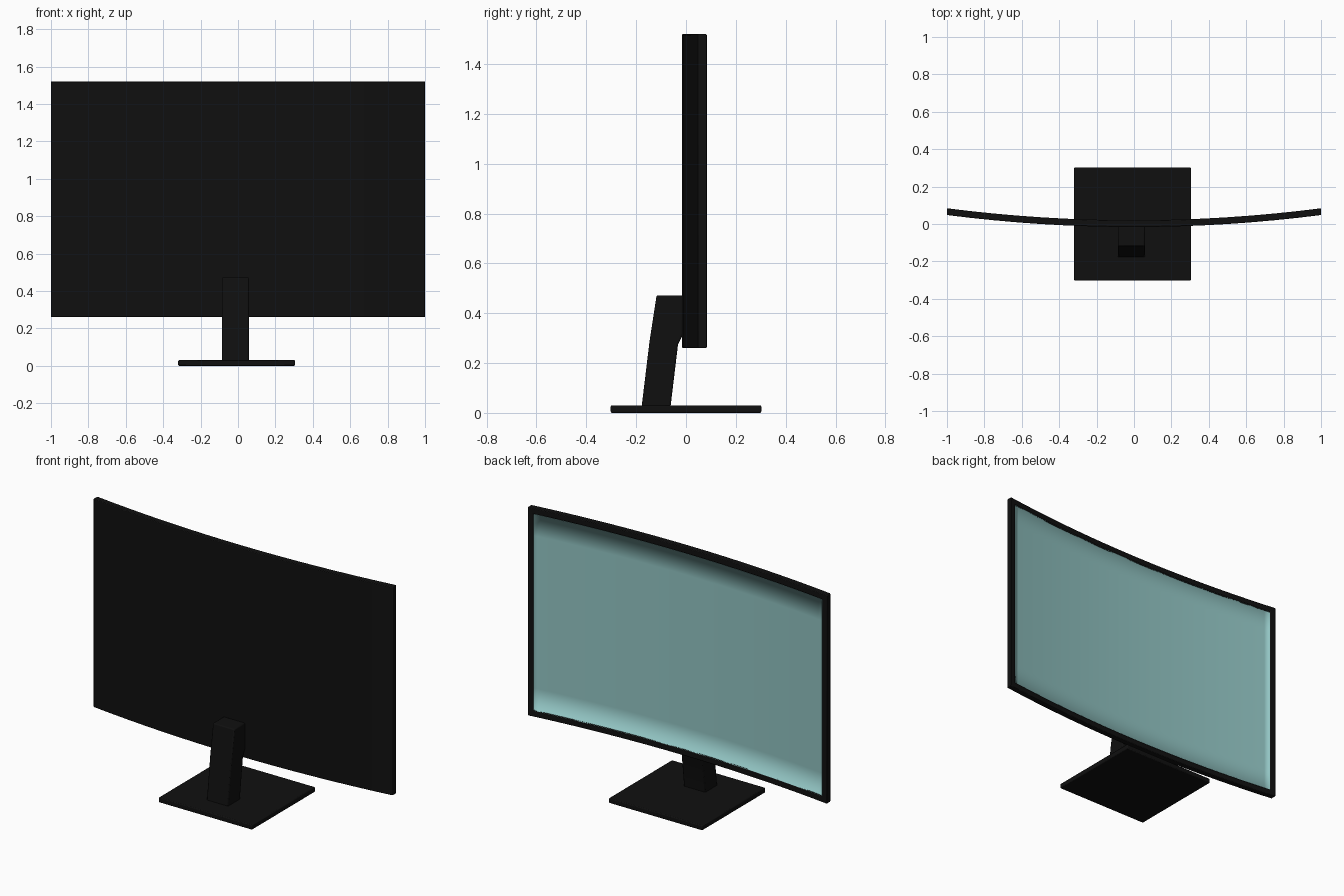
import bpy, bmesh, math
from mathutils import Vector

if "Cube" in bpy.data.objects:
    bpy.data.objects.remove(bpy.data.objects["Cube"])


def material(name, rgb):
    m = bpy.data.materials.new(name)
    m.diffuse_color = (*rgb, 1)
    m.use_nodes = True
    m.node_tree.nodes["Principled BSDF"].inputs["Base Color"].default_value = m.diffuse_color
    return m


BLACK = material("black_plastic", (0.005, 0.005, 0.005))
TEAL = material("screen_teal", (0.29, 0.56, 0.55))
Z0, Z1, THICK, RIM, DEPTH = 0.26, 1.52, 0.036, 0.035, 0.01


def box(bm, x0, x1, y0, y1, z0, z1):
    verts = bmesh.ops.create_cube(bm, size=1)["verts"]
    for v in verts:
        v.co = Vector((x1 if v.co.x > 0 else x0,
                       y1 if v.co.y > 0 else y0,
                       z1 if v.co.z > 0 else z0))


def cut(bm, axis, values):
    normal = Vector((0, 0, 0))
    normal[axis] = 1
    for t in values:
        geom = bm.verts[:] + bm.edges[:] + bm.faces[:]
        bmesh.ops.bisect_plane(bm, geom=geom, plane_co=normal * t, plane_no=normal)


def bend(bm):
    # the panel curves towards the viewer at both ends
    for v in bm.verts:
        v.co.y += -0.016 + 0.064 * v.co.x ** 2


def finish(bm, name, mat, bevel=0.0, angle=30):
    bmesh.ops.recalc_face_normals(bm, faces=bm.faces[:])
    me = bpy.data.meshes.new(name)
    bm.to_mesh(me)
    bm.free()
    ob = bpy.data.objects.new(name, me)
    bpy.context.collection.objects.link(ob)
    me.materials.append(mat)
    if bevel:
        mod = ob.modifiers.new("soft_edges", "BEVEL")
        mod.width, mod.segments = bevel, 2
        mod.limit_method = "ANGLE"
    bpy.ops.object.select_all(action="DESELECT")
    bpy.context.view_layer.objects.active = ob
    ob.select_set(True)
    bpy.ops.object.shade_smooth_by_angle(angle=math.radians(angle))
    return ob


columns = [i / 8 for i in range(-7, 8)]

# curved housing with a recessed opening on the viewing side
bm = bmesh.new()
box(bm, -1, 1, 0, THICK, Z0, Z1)
bm.normal_update()
face = max(bm.faces, key=lambda f: f.normal.y)
bmesh.ops.inset_region(bm, faces=[face], thickness=RIM, use_even_offset=True)
new = bmesh.ops.extrude_discrete_faces(bm, faces=[face])["faces"][0]
for v in new.verts:
    v.co.y -= DEPTH + 0.004
cut(bm, 0, columns)
bend(bm)
finish(bm, "panel_housing", BLACK, 0.004)

# screen sheet whose turned-up rim shades softly into the surface
bm = bmesh.new()
y = THICK - DEPTH
box(bm, -1 + RIM, 1 - RIM, y, y + DEPTH * 0.8, Z0 + RIM, Z1 - RIM)
bm.normal_update()
bmesh.ops.delete(bm, geom=[f for f in bm.faces if f.normal.y > 0.5], context="FACES_ONLY")
cut(bm, 0, columns + [-0.93, 0.93])
cut(bm, 2, [Z0 + 0.17, Z1 - 0.17])
bend(bm)
screen = finish(bm, "screen", TEAL, angle=180)
screen.data.flip_normals()

# leaning stand extruded from its side profile
bm = bmesh.new()
profile = [(-0.178, 0.025), (-0.062, 0.025), (-0.032, 0.275), (-0.012, 0.315),
           (-0.012, 0.472), (-0.118, 0.472), (-0.146, 0.29)]
face = bm.faces.new([bm.verts.new((-0.086, py, pz)) for py, pz in profile])
ext = bmesh.ops.extrude_face_region(bm, geom=[face])["geom"]
for v in ext:
    if isinstance(v, bmesh.types.BMVert):
        v.co.x += 0.144
finish(bm, "stand", BLACK, 0.006)

# square base plate
bm = bmesh.new()
box(bm, -0.32, 0.305, -0.302, 0.302, 0, 0.03)
finish(bm, "base_plate", BLACK, 0.005)
